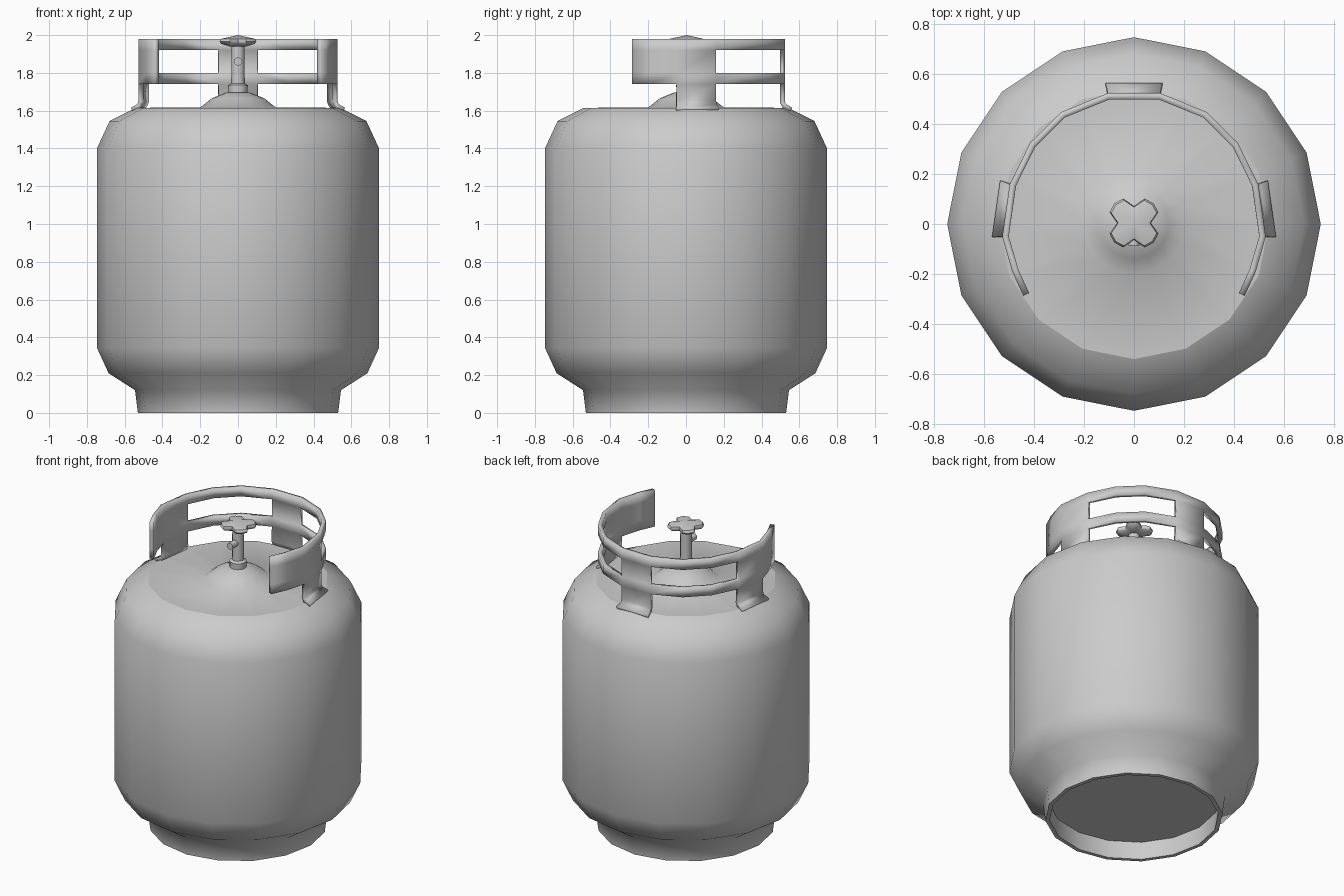
import bpy, bmesh, math
from mathutils import Matrix, Vector

cube = bpy.data.objects.get("Cube")
if cube:
    bpy.data.objects.remove(cube, do_unlink=True)

grey = bpy.data.materials.new("grey_painted_steel")
grey.use_nodes = True
COLOUR = (0.6, 0.6, 0.6, 1)
grey.diffuse_color = COLOUR
grey.node_tree.nodes["Principled BSDF"].inputs["Base Color"].default_value = COLOUR


def finish(name, bm, angle, fix_normals=True):
    """Turn a bmesh into a named, shaded object."""
    if fix_normals:
        bmesh.ops.recalc_face_normals(bm, faces=bm.faces[:])
    mesh = bpy.data.meshes.new(name)
    bm.to_mesh(mesh)
    bm.free()
    mesh.materials.append(grey)
    obj = bpy.data.objects.new(name, mesh)
    bpy.context.collection.objects.link(obj)
    bpy.ops.object.select_all(action="DESELECT")
    bpy.context.view_layer.objects.active = obj
    obj.select_set(True)
    bpy.ops.object.shade_smooth_by_angle(angle=math.radians(angle))
    return obj


def lathe(name, profile, sides, angle, matrix=Matrix()):
    """Revolve (radius, height) points about z, then place with the matrix."""
    bm = bmesh.new()
    rings = []
    for r, z in profile:
        if r == 0:
            rings.append([bm.verts.new((0, 0, z))] * sides)
        else:
            rings.append([bm.verts.new((r * math.cos(t), r * math.sin(t), z))
                          for t in (math.tau * i / sides for i in range(sides))])
    for low, high in zip(rings, rings[1:]):
        for i in range(sides):
            j = (i + 1) % sides
            corners = dict.fromkeys((low[i], low[j], high[j], high[i]))
            bm.faces.new(list(corners))
    bmesh.ops.transform(bm, matrix=matrix, verts=bm.verts[:])
    return finish(name, bm, angle)


# Tank with its hollow foot ring
lathe("tank_body", [(0, 0.12), (0.51, 0.12), (0.505, 0), (0.53, 0), (0.545, 0.12),
                    (0.685, 0.21), (0.747, 0.345), (0.747, 1.4), (0.68, 1.545),
                    (0.54, 1.615)], 16, 70)

# Top plate rising to the valve boss
lathe("top_plate", [(0.54, 1.615), (0.2, 1.617), (0.14, 1.665), (0.065, 1.695),
                    (0, 1.7)], 16, 70)

# Valve stem and outlet
lathe("valve_stem", [(0.05, 1.68), (0.052, 1.735), (0.036, 1.745), (0.034, 1.955)], 12, 40)
lathe("valve_outlet", [(0, 0), (0.022, 0), (0.022, 0.085), (0, 0.085)], 10, 40,
      Matrix.Translation((0, 0, 1.86)) @ Matrix.Rotation(math.pi / 2, 4, "X"))

# Four-lobed hand wheel
bm = bmesh.new()
outline = []
for k in range(4):
    for turn, radius in ((0, 0.068), (24, 0.107), (45, 0.111), (66, 0.107)):
        a = math.radians(90 * k + turn)
        outline.append(Vector((radius * math.cos(a), radius * math.sin(a) + 0.004, 0)))
levels = []
for scale, z in ((0.45, 1.94), (0.9, 1.953), (1, 1.965), (0.93, 1.98)):
    levels.append([bm.verts.new((p.x * scale, p.y * scale, z)) for p in outline])
for low, high in zip(levels, levels[1:]):
    for i in range(len(outline)):
        j = (i + 1) % len(outline)
        bm.faces.new((low[i], low[j], high[j], high[i]))
bm.faces.new(levels[0])
tip = bm.verts.new((0, 0.004, 2))
for i, v in enumerate(levels[-1]):
    bm.faces.new((v, levels[-1][(i + 1) % len(outline)], tip))
finish("hand_wheel", bm, 50)

# Guard collar: one sheet with window gaps and flared legs, thickened inward
half = [(0.105, 0.523), (0.29, 0.448), (0.415, 0.325), (0.497, 0.16),
        (0.527, -0.05), (0.487, -0.19), (0.443, -0.287)]
path = [Vector((x, y, 0)) for x, y in reversed(half)]
path += [Vector((-p.x, p.y, 0)) for p in reversed(path)]
rows = [1.74, 1.80, 1.92, 1.98]
windows = {3, 4, 5, 7, 8, 9}
legs = {2, 6, 10}

bm = bmesh.new()
grid = [[bm.verts.new(p + Vector((0, 0, z))) for z in rows] for p in path]
for c in range(len(path) - 1):
    a, b = grid[c], grid[c + 1]
    for r in range(3):
        if not (r == 1 and c in windows):
            bm.faces.new((a[r], b[r], b[r + 1], a[r + 1]))
    if c in legs:
        along = (path[c + 1] - path[c]).normalized()
        out = Vector((along.y, -along.x, 0))
        top = (a[0], b[0])
        for push, spread, z in ((0, 0, 1.65), (0.006, 0, 1.635), (0.04, 0.008, 1.615)):
            low = [bm.verts.new(path[c + s] + out * push + along * spread * (2 * s - 1)
                                + Vector((0, 0, z))) for s in (0, 1)]
            bm.faces.new((low[0], low[1], top[1], top[0]))
            top = low
collar = finish("guard_collar", bm, 40, fix_normals=False)
thick = collar.modifiers.new("thickness", "SOLIDIFY")
thick.thickness = 0.026
thick.offset = -1
